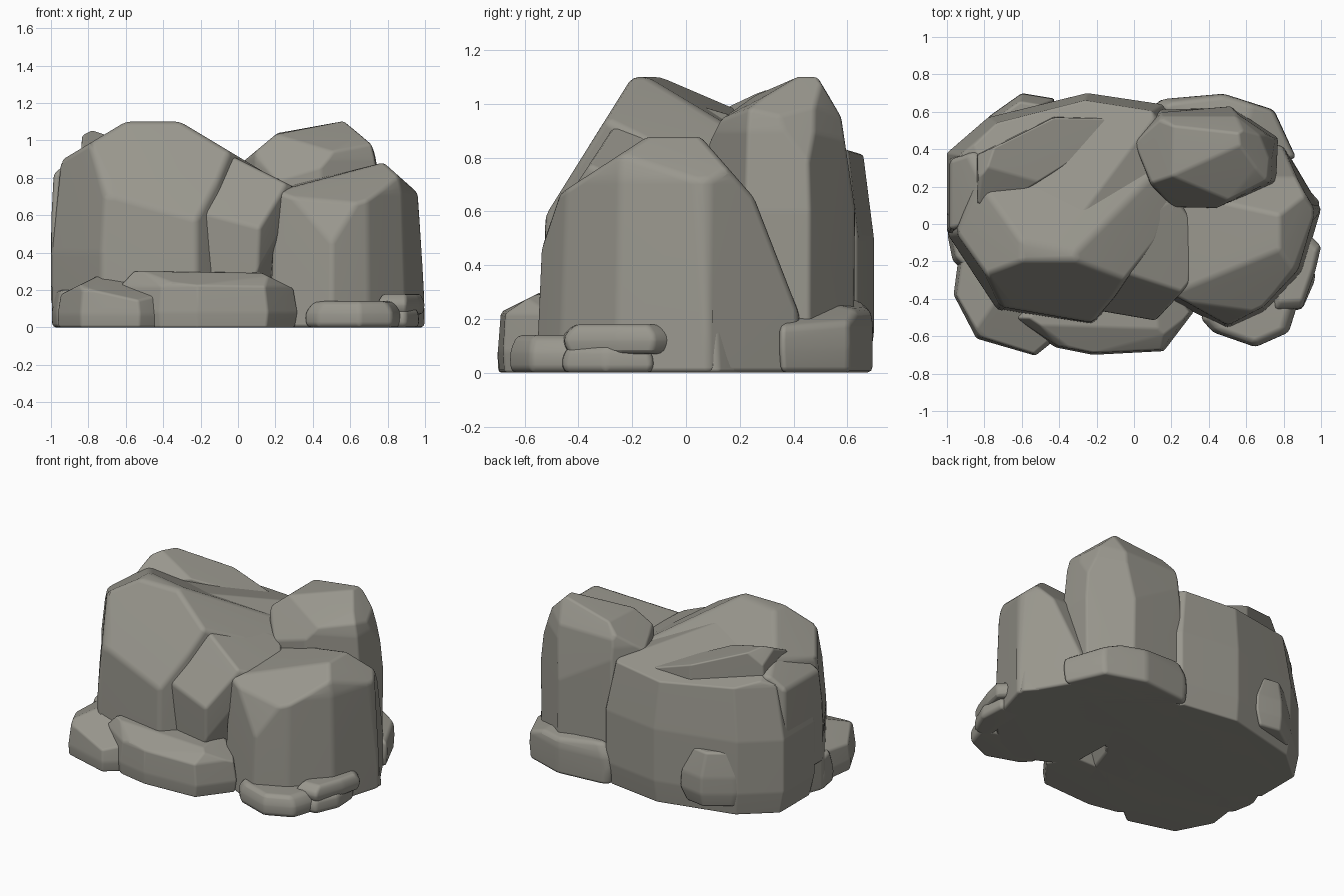
import bpy
import bmesh
import math
from mathutils import Vector

default_cube = bpy.data.objects.get("Cube")
if default_cube:
    bpy.data.objects.remove(default_cube, do_unlink=True)

# One weathered stone colour for the whole formation
stone = bpy.data.materials.new("warm grey stone")
stone_colour = (0.32, 0.31, 0.27, 1)
stone.diffuse_color = stone_colour
stone.use_nodes = True
shader = stone.node_tree.nodes["Principled BSDF"]
shader.inputs["Base Color"].default_value = stone_colour
shader.inputs["Roughness"].default_value = 0.9


def rehull(bm):
    """Replace all faces with the convex hull of the current vertices."""
    bmesh.ops.delete(bm, geom=list(bm.edges) + list(bm.faces), context="EDGES_FACES")
    result = bmesh.ops.convex_hull(bm, input=list(bm.verts))
    spare = [item for item in result["geom_interior"] + result["geom_unused"]
             if isinstance(item, bmesh.types.BMVert)]
    bmesh.ops.delete(bm, geom=list(set(spare)), context="VERTS")


def rock(name, outline, rings, cuts=(), bevel=0.025):
    """Stack a plan outline at (height, scale) rings, chisel it with
    (point, outward normal) planes, then soften its edges."""
    bm = bmesh.new()
    centre = sum((Vector(point) for point in outline), Vector((0, 0))) / len(outline)
    for height, scale in rings:
        for point in outline:
            spot = centre + (Vector(point) - centre) * scale
            bm.verts.new((spot.x, spot.y, height))
    rehull(bm)
    for point, normal in cuts:
        bmesh.ops.bisect_plane(bm, geom=list(bm.verts) + list(bm.edges) + list(bm.faces),
                               plane_co=point, plane_no=Vector(normal).normalized(),
                               clear_outer=True)
        rehull(bm)
    # Merge slivers so that the bevel keeps an even width
    bmesh.ops.remove_doubles(bm, verts=list(bm.verts), dist=bevel * 1.5)
    rehull(bm)
    bmesh.ops.dissolve_limit(bm, angle_limit=math.radians(5),
                             verts=list(bm.verts), edges=list(bm.edges))
    bmesh.ops.bevel(bm, geom=list(bm.edges), offset=bevel, segments=2,
                    profile=0.5, affect="EDGES", clamp_overlap=True)
    bmesh.ops.recalc_face_normals(bm, faces=list(bm.faces))
    mesh = bpy.data.meshes.new(name)
    bm.to_mesh(mesh)
    bm.free()
    mesh.materials.append(stone)
    obj = bpy.data.objects.new(name, mesh)
    bpy.context.collection.objects.link(obj)
    bpy.ops.object.select_all(action="DESELECT")
    obj.select_set(True)
    bpy.context.view_layer.objects.active = obj
    bpy.ops.object.shade_smooth_by_angle(angle=math.radians(60))
    # Large facets stay flat, only the worn edges look round
    facets = obj.modifiers.new("flat facets", "WEIGHTED_NORMAL")
    facets.keep_sharp = True
    return obj


# Large ridged boulder, highest along its front edge
rock("ridge_boulder",
     outline=[(-1, -.05), (-.73, -.46), (-.22, -.54), (-.08, -.4), (.15, -.1), (.25, .2),
              (.1, .5), (-.43, .58), (-.83, .4)],
     rings=[(0, 1), (.4, 1), (.7, .96), (1.2, .88)],
     cuts=[((-.4, -.17, 1.1), (0, 0, 1)),
           ((-.4, -.2, 1.1), (0, -.8, .5)),
           ((-.4, -.13, 1.1), (.1, .5, 1)),
           ((-.6, -.1, 1.1), (-.6, 0, 1)),
           ((-.31, -.2, 1.1), (.6, 0, 1))])

# Broad boulder behind the ridge
rock("back_boulder",
     outline=[(-1, .05), (-1, .38), (-.78, .57), (-.25, .7), (.15, .64), (.4, .3),
              (.2, -.1), (-.7, -.2)],
     rings=[(0, .95), (.15, 1), (.5, 1), (.85, .89), (1, .8)],
     cuts=[((-.3, .56, .84), (0, .3, 1)),
           ((-.9, .2, .88), (-.5, .1, 1)),
           ((0, .3, .88), (.4, 0, 1))])

# Upright slab at the left end and the crest running back from it
rock("end_slab",
     outline=[(-1, -.06), (-1, .36), (-.84, .42), (-.72, .3), (-.72, 0)],
     rings=[(.2, 1), (.6, .98), (.95, .85)],
     cuts=[((-.95, .1, .85), (-.8, 0, 1)), ((-.8, .3, .93), (0, .4, 1))])
rock("back_crest",
     outline=[(-.84, .1), (-.84, .37), (-.43, .57), (-.1, .56), (-.2, .42), (-.7, .28),
              (-.74, .08)],
     rings=[(.6, 1.05), (1.08, .97)],
     cuts=[((-.77, .3, 1.05), (.34, 0, 1)),
           ((-.77, .3, 1.05), (.2, -.5, 1)),
           ((-.79, .3, 1.05), (-.9, .4, .8))], bevel=.015)

# Leaning boulder at the middle of the front
rock("front_middle_boulder",
     outline=[(-.25, -.46), (.12, -.53), (.31, -.3), (.33, 0), (.15, .25), (-.15, .1),
              (-.29, -.25)],
     rings=[(0, .85), (.3, .92), (.72, 1), (1.1, .95)],
     cuts=[((-.24, -.2, 1.02), (.5, 0, 1)),
           ((-.2, -.2, 1.02), (0, -1, .65)),
           ((-.2, -.15, 1.02), (.2, .5, 1)),
           ((.2, -.45, .5), (.9, -.3, -.35))])

# Wide boulder on the right
rock("right_boulder",
     outline=[(.17, -.4), (.5, -.56), (.7, -.47), (.9, -.26), (1, .08), (.8, .42),
              (.4, .5), (.15, .2)],
     rings=[(0, 1), (.15, 1), (.5, .95), (.72, .93), (.95, .82)],
     cuts=[((.77, 0, .88), (-.25, 0, 1)),
           ((.78, 0, .88), (.8, 0, .9)),
           ((.75, -.14, .88), (0, -.65, 1)),
           ((.5, -.53, .48), (-.1, -1, .4)),
           ((.75, .07, .86), (0, .8, .7)),
           ((.75, .3, .53), (0, .9, .35))])

# Tall pointed boulder at the back
rock("tall_back_boulder",
     outline=[(-.02, .44), (.13, .61), (.53, .63), (.77, .46), (.76, .22), (.45, .07),
              (.2, .08), (.07, .2)],
     rings=[(0, .98), (.3, 1), (.6, 1), (.9, .93), (1.2, .75)],
     cuts=[((.55, .43, 1.1), (-.18, 0, 1)),
           ((.5, .49, 1.1), (0, .86, .5)),
           ((.5, .58, .93), (0, 1, .15)),
           ((.57, .42, 1.1), (.8, .1, .8)),
           ((.71, .4, .95), (1, .3, .35)),
           ((.2, .3, 1.03), (-.75, 0, .9)),
           ((.4, .38, 1.09), (.05, -.5, .9)),
           ((.3, .18, .95), (-.2, -.9, .6))])

# Low stones around the foot of the boulders
rock("back_foot_stone",
     outline=[(.1, .63), (.15, .67), (.48, .7), (.75, .61), (.87, .35), (.5, .3)],
     rings=[(0, .97), (.1, 1), (.19, .98), (.27, .85)],
     cuts=[((.5, .62, .25), (.1, .2, 1)), ((.7, .5, .22), (.4, .1, 1))])
rock("front_long_stone",
     outline=[(-.66, -.5), (-.42, -.66), (-.22, -.7), (.16, -.68), (.32, -.47), (.2, -.3),
              (-.5, -.3)],
     rings=[(0, .97), (.08, 1), (.22, .95), (.3, .8)],
     cuts=[((0, -.56, .29), (0, -.5, 1)), ((.15, -.5, .28), (.5, 0, 1))])
rock("front_left_stone",
     outline=[(-.96, -.38), (-.84, -.61), (-.53, -.7), (-.43, -.62), (-.5, -.3), (-.93, -.15)],
     rings=[(0, 1), (.07, 1.02), (.2, .94), (.29, .8)],
     cuts=[((-.7, -.5, .24), (.1, -.4, 1)), ((-.88, -.4, .21), (-.5, 0, 1))])
rock("right_front_stone",
     outline=[(.35, -.5), (.42, -.58), (.65, -.66), (.83, -.58), (.88, -.42), (.6, -.3)],
     rings=[(0, .95), (.05, 1), (.1, .95), (.14, .8)], bevel=.02)
rock("right_low_stone",
     outline=[(.78, -.47), (.9, -.46), (.97, -.3), (.96, -.12), (.8, -.1)],
     rings=[(0, .95), (.05, 1), (.1, .85)], bevel=.02)
rock("right_ledge_stone",
     outline=[(.75, -.46), (.9, -.45), (.97, -.25), (1, -.12), (.93, -.05), (.75, -.1)],
     rings=[(.07, .9), (.1, 1), (.14, 1), (.18, .8)], bevel=.02)
rock("left_foot_stone",
     outline=[(-1, -.05), (-.97, -.2), (-.85, -.3), (-.75, -.1), (-.9, .05)],
     rings=[(0, .95), (.08, 1), (.2, .75)], bevel=.02)
rock("back_left_knob",
     outline=[(-.84, .5), (-.77, .58), (-.6, .7), (-.42, .67), (-.5, .5)],
     rings=[(.06, .8), (.15, 1), (.26, .97), (.42, .6)], bevel=.015)
rock("right_base_wedge",
     outline=[(.9, 0), (.98, .03), (.99, .12), (.9, .22)],
     rings=[(0, 1.05), (.17, .7)], bevel=.015)
